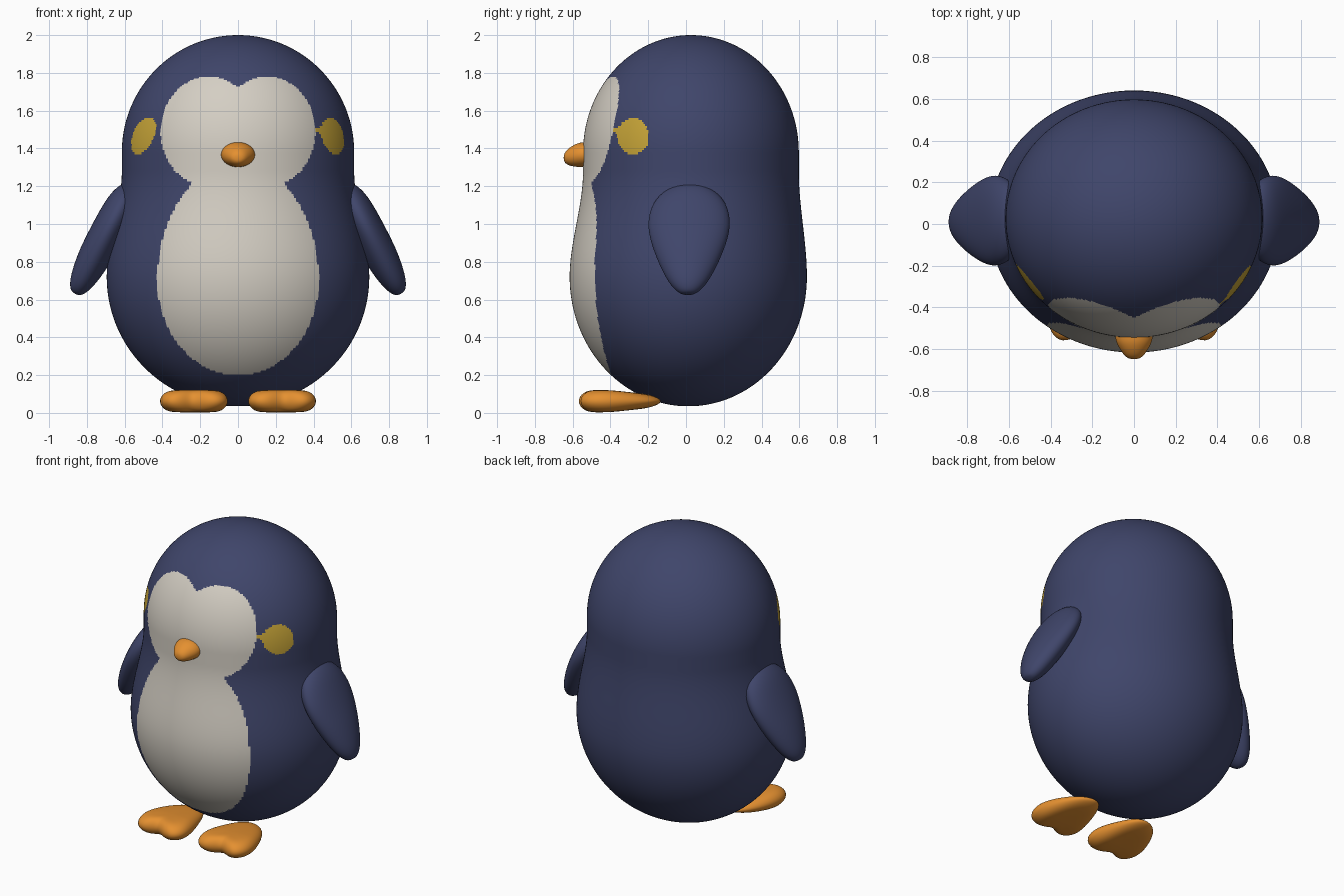
import bpy, bmesh
from math import sin, cos, pi, sqrt
from mathutils import Vector

cube = bpy.data.objects.get("Cube")
if cube:
    bpy.data.objects.remove(cube, do_unlink=True)


def material(name, rgb):
    m = bpy.data.materials.new(name)
    m.use_nodes = True
    m.diffuse_color = (*rgb, 1)
    m.node_tree.nodes["Principled BSDF"].inputs["Base Color"].default_value = (*rgb, 1)
    return m


navy = material("navy", (0.05, 0.06, 0.145))
cream = material("cream", (0.66, 0.62, 0.55))
yellow = material("yellow", (0.58, 0.38, 0.04))
orange = material("orange", (0.78, 0.28, 0.03))


def ellipse(centre, a, b, segs):
    """Ring of points around centre, spanned by half-axes a and b."""
    return [centre + a * cos(2 * pi * i / segs) + b * sin(2 * pi * i / segs)
            for i in range(segs)]


def loft(name, rings, mats, subdivide=0):
    """Skin a stack of equal-length rings and close both ends."""
    bm = bmesh.new()
    loops = [[bm.verts.new(p) for p in ring] for ring in rings]
    for low, high in zip(loops, loops[1:]):
        n = len(low)
        for i in range(n):
            j = (i + 1) % n
            bm.faces.new((low[i], low[j], high[j], high[i]))
    bm.faces.new(loops[0][::-1])
    bm.faces.new(loops[-1])
    bmesh.ops.recalc_face_normals(bm, faces=bm.faces)
    for f in bm.faces:
        f.smooth = True
    mesh = bpy.data.meshes.new(name)
    bm.to_mesh(mesh)
    bm.free()
    for m in mats:
        mesh.materials.append(m)
    obj = bpy.data.objects.new(name, mesh)
    bpy.context.collection.objects.link(obj)
    if subdivide:
        mod = obj.modifiers.new("Smooth", "SUBSURF")
        mod.levels = mod.render_levels = subdivide
    return obj


# Body: round lower half, soft waist, domed head
BELLY_Z, NECK_Z, HEAD_Z = 0.72, 1.28, 1.38


def body_ring(z, size, head):
    rx = size * (0.695 + (0.615 - 0.695) * head)
    ry = size * (0.628 + (0.571 - 0.628) * head)
    y = 0.012 + 0.014 * head
    return ellipse(Vector((0, y, z)), Vector((rx, 0, 0)), Vector((0, ry, 0)), 320)


rings = []
for i in range(1, 70):
    a = pi / 2 * i / 70
    rings.append(body_ring(BELLY_Z - 0.685 * cos(a), sin(a), 0))
for i in range(60):
    z = BELLY_Z + (HEAD_Z - BELLY_Z) * i / 60
    t = min(1, (z - BELLY_Z) / (NECK_Z - BELLY_Z))
    rings.append(body_ring(z, 1, t * t * (3 - 2 * t)))
for i in range(90):
    a = pi / 2 * i / 90
    rings.append(body_ring(HEAD_Z + 0.62 * sin(a), cos(a), 1))
body = loft("body", rings, [navy, cream, yellow])


def inside(u, v, cu, cv, ru, rv):
    return ((u - cu) / ru) ** 2 + ((v - cv) / rv) ** 2 < 1


# Face and belly patch, and cheek spots
def marking(c):
    if c.y > 0:
        return 0
    lobe = inside(abs(c.x), c.z, 0.155, 1.49, 0.255, 0.29)
    belly = inside(c.x, c.z, 0, 0.7, 0.427, 0.5 if c.z < 0.7 else 0.62)
    if lobe or belly:
        return 1
    tilt = 0.2 if c.x < 0 else 0
    if inside(c.y + tilt * (c.z - 1.465), c.z, -0.28, 1.465, 0.083, 0.097):
        return 2
    # pointed tail joining the left cheek to the face
    if c.x > 0 and -0.4 < c.y < -0.3 and abs(c.z - 1.495) < 0.012 + 0.5 * max(0, c.y + 0.375):
        return 2
    return 0


for p in body.data.polygons:
    p.material_index = marking(p.center)

# Flippers: flattened tapered paddles, as (position, half width, half thickness)
paddle = [(0, 0.04, 0.02), (0.02, 0.1, 0.05), (0.1, 0.165, 0.075), (0.2, 0.205, 0.088),
          (0.35, 0.223, 0.092), (0.5, 0.207, 0.092), (0.65, 0.175, 0.09),
          (0.8, 0.135, 0.078), (0.92, 0.092, 0.06), (0.985, 0.05, 0.035), (1, 0.02, 0.015)]
for side, label in ((1, "left"), (-1, "right")):
    top, tip = Vector((0.56 * side, 0.02, 1.205)), Vector((0.862 * side, 0.01, 0.63))
    axis = (tip - top).normalized()
    across = Vector((0, 1, 0))
    out = axis.cross(across).normalized()
    loft(label + "_flipper",
         [ellipse(top.lerp(tip, t), across * w, out * d, 24) for t, w, d in paddle],
         [navy], 2)

# Beak: short rounded cone, as (y, z, half width, half height)
beak = [(-0.45, 1.368, 0.09, 0.066), (-0.54, 1.368, 0.094, 0.068), (-0.575, 1.365, 0.083, 0.064),
        (-0.61, 1.358, 0.062, 0.052), (-0.635, 1.353, 0.043, 0.036), (-0.648, 1.35, 0.02, 0.016)]
loft("beak", [ellipse(Vector((0, y, z)), Vector((w, 0, 0)), Vector((0, 0, h)), 20)
              for y, z, w, h in beak], [orange], 2)

# Feet: webbed slabs with two toes, thinner at the heel
outline = [(0.2, -0.12), (0.3, -0.16), (0.37, -0.27), (0.415, -0.4), (0.413, -0.5),
           (0.36, -0.567), (0.29, -0.55), (0.24, -0.515), (0.18, -0.56), (0.11, -0.575),
           (0.053, -0.52), (0.053, -0.42), (0.085, -0.3), (0.13, -0.17)]
layers = [(0, 0.55), (0.01, 0.82), (0.035, 0.97), (0.062, 1.02), (0.09, 0.97),
          (0.114, 0.82), (0.124, 0.55)]
cx, cy, mid = 0.235, -0.38, 0.062
for side, label in ((1, "left"), (-1, "right")):
    rings = []
    for z, s in layers:
        ring = []
        for x, y in outline:
            px, py = cx + (x - cx) * s, cy + (y - cy) * s
            thick = min(1, 0.5 + 1.8 * max(0, -0.13 - py))
            ring.append(Vector((px * side, py, mid + (z - mid) * thick)))
        rings.append(ring)
    loft(label + "_foot", rings, [orange], 2)
